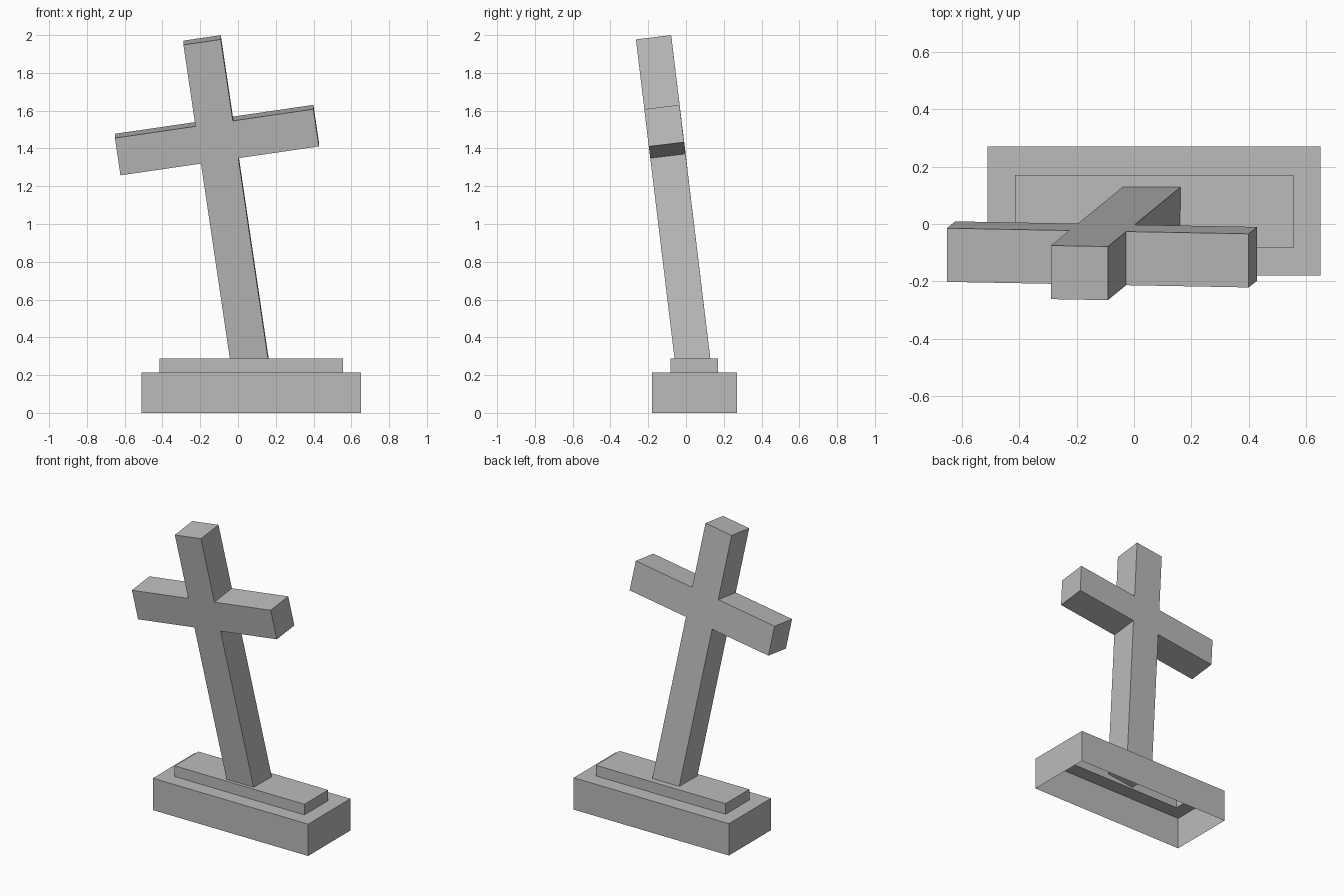
import bpy
import bmesh
from mathutils import Vector, Matrix

old = bpy.data.objects.get("Cube")
if old:
    bpy.data.objects.remove(old, do_unlink=True)

# One plain stone colour
stone = bpy.data.materials.new("grey_stone")
stone.use_nodes = True
GREY = (0.5, 0.5, 0.5, 1)
stone.diffuse_color = GREY
stone.node_tree.nodes["Principled BSDF"].inputs["Base Color"].default_value = GREY


def add_object(name, bm):
    bmesh.ops.recalc_face_normals(bm, faces=bm.faces)
    mesh = bpy.data.meshes.new(name)
    bm.to_mesh(mesh)
    bm.free()
    mesh.materials.append(stone)
    obj = bpy.data.objects.new(name, mesh)
    bpy.context.collection.objects.link(obj)
    return obj


def ring(bm, x0, x1, y0, y1, z):
    return [bm.verts.new((x, y, z)) for x, y in ((x0, y0), (x1, y0), (x1, y1), (x0, y1))]


# Stepped plinth: a hollow shell, open underneath
bm = bmesh.new()
base = (-0.51, 0.65, -0.18, 0.27)
step = (-0.415, 0.555, -0.083, 0.17)
rings = [ring(bm, *base, 0), ring(bm, *base, 0.215),
         ring(bm, *step, 0.215), ring(bm, *step, 0.287)]
for low, high in zip(rings, rings[1:]):
    for i in range(4):
        j = (i + 1) % 4
        bm.faces.new((low[i], low[j], high[j], high[i]))
bm.faces.new(rings[-1])
add_object("stepped_plinth", bm)

# Cross outline: half profile measured down from the top, then mirrored
half = [(0.1, 0), (0.1, -0.439), (0.531, -0.439), (0.531, -0.64), (0.1, -0.64), (0.1, -1.78)]
outline = half + [(-x, z) for x, z in reversed(half)]
depth = 0.188
bm = bmesh.new()
face = bm.faces.new([bm.verts.new((x, -depth / 2, z)) for x, z in outline])
grown = bmesh.ops.extrude_face_region(bm, geom=[face])
bmesh.ops.translate(bm, vec=(0, depth, 0),
                    verts=[v for v in grown["geom"] if isinstance(v, bmesh.types.BMVert)])
cross = add_object("leaning_cross", bm)

# Lean the cross to its right and towards the front
up = Vector((-0.148, -0.121, 1)).normalized()
side = Vector((1, -0.019, 0.15))
side = (side - up * side.dot(up)).normalized()
back = up.cross(side)
lean = Matrix((side, back, up)).transposed().to_4x4()
cross.matrix_world = Matrix.Translation((-0.19, -0.17, 1.974)) @ lean
